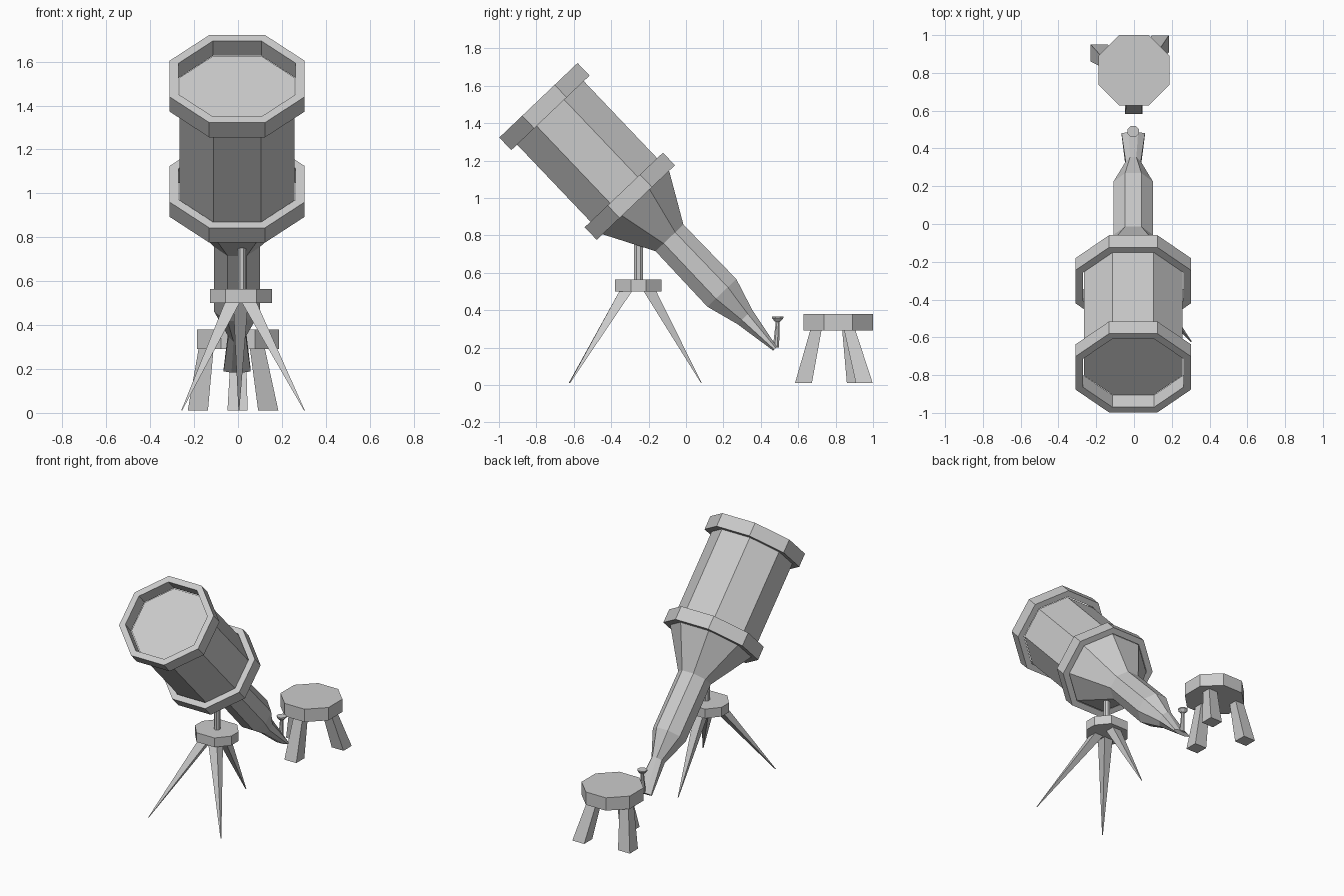
import bpy
import bmesh
import math
from mathutils import Matrix, Vector

cube = bpy.data.objects.get("Cube")
if cube:
    bpy.data.objects.remove(cube)

grey = bpy.data.materials.new("plain_grey")
grey.use_nodes = True
GREY = (0.6, 0.6, 0.6, 1)
grey.diffuse_color = GREY
grey.node_tree.nodes["Principled BSDF"].inputs["Base Color"].default_value = GREY


def polygon(rx, ry, sides=8):
    """Flat-sided outline whose flats lie at rx and ry from the centre."""
    k = 1 / math.cos(math.pi / sides)
    angles = [(i + 0.5) * 2 * math.pi / sides for i in range(sides)]
    return [(rx * k * math.cos(a), ry * k * math.sin(a)) for a in angles]


def loft(name, sections, hollow=False, matrix=Matrix()):
    """Skin a list of (outline, centre) sections; hollow joins last to first."""
    bm = bmesh.new()
    loops = [[bm.verts.new(Vector((x, y, 0)) + Vector(c)) for x, y in outline]
             for outline, c in sections]
    pairs = list(zip(loops, loops[1:]))
    if hollow:
        pairs.append((loops[-1], loops[0]))
    else:
        bm.faces.new(loops[0])
        bm.faces.new(loops[-1])
    for a, b in pairs:
        for i in range(len(a)):
            j = (i + 1) % len(a)
            bm.faces.new((a[i], a[j], b[j], b[i]))
    bmesh.ops.transform(bm, matrix=matrix, verts=bm.verts)
    bmesh.ops.recalc_face_normals(bm, faces=bm.faces)
    mesh = bpy.data.meshes.new(name)
    bm.to_mesh(mesh)
    bm.free()
    mesh.materials.append(grey)
    obj = bpy.data.objects.new(name, mesh)
    bpy.context.collection.objects.link(obj)
    return obj


# Telescope: built along local z, then tilted so the lens looks up and forward
tilt = Matrix.Translation((-0.004, -0.789, 1.522)) @ Matrix.Rotation(math.radians(-136.4), 4, "X")
body = [(0.09, 0.262, 0.246), (0.755, 0.262, 0.246), (1.016, 0.105, 0.103),
        (1.422, 0.105, 0.107), (1.60, 0.04, 0.055), (1.835, 0.062, 0.014)]
loft("telescope_body", [(polygon(rx, ry), (0, 0, t)) for t, rx, ry in body], matrix=tilt)

# Raised rims at the lens and at the back of the main tube
for name, t in (("lens_rim", 0), ("rear_rim", 0.662)):
    outer, inner = polygon(0.307, 0.289), polygon(0.266, 0.25)
    loft(name, [(outer, (0, 0, t)), (outer, (0, 0, t + 0.093)),
                (inner, (0, 0, t + 0.093)), (inner, (0, 0, t))], hollow=True, matrix=tilt)

# Eyepiece: slim stem with a flared cup
loft("eyepiece", [(polygon(r, r), (-0.004, y, z)) for r, y, z in
                  ((0.017, 0.481, 0.2), (0.01, 0.49, 0.337),
                   (0.016, 0.49, 0.34), (0.03, 0.49, 0.357), (0.03, 0.49, 0.365))])

# Tripod head and post
head = [(0.141, 0.04), (0.07, 0.125), (-0.07, 0.125), (-0.141, 0.04)]
head += [(-x, -y) for x, y in head]
loft("tripod_head", [(head, (0.014, -0.255, z)) for z in (0.5, 0.565)])
post = polygon(0.019, 0.023)
loft("tripod_post", [(post, (0.018, -0.254, z)) for z in (0.56, 0.76)])

# Tripod legs: spikes narrowing to the ground
legs = {"front_left": ((0.05, -0.32), (0.303, -0.622)),
        "front_right": ((-0.025, -0.32), (-0.257, -0.625)),
        "back": ((0.012, -0.195), (0.004, 0.082))}
for side, (top, foot) in legs.items():
    loft("tripod_leg_" + side, [(polygon(0.034, 0.034, 4), (*top, 0.505)),
                                (polygon(0.002, 0.002, 4), (*foot, 0.01))])

# Stool seat and splayed legs
seat = polygon(0.187, 0.186)
loft("stool_seat", [(seat, (0, 0.814, z)) for z in (0.29, 0.38)])
stool_legs = {"front": ((0.002, 0.695), (-0.002, 0.628)),
              "back_left": ((0.088, 0.875), (0.138, 0.953)),
              "back_right": ((-0.145, 0.865), (-0.183, 0.905))}
for side, (top, foot) in stool_legs.items():
    loft("stool_leg_" + side, [(polygon(0.034, 0.03, 4), (*top, 0.295)),
                               (polygon(0.046, 0.045, 4), (*foot, 0.01))])
